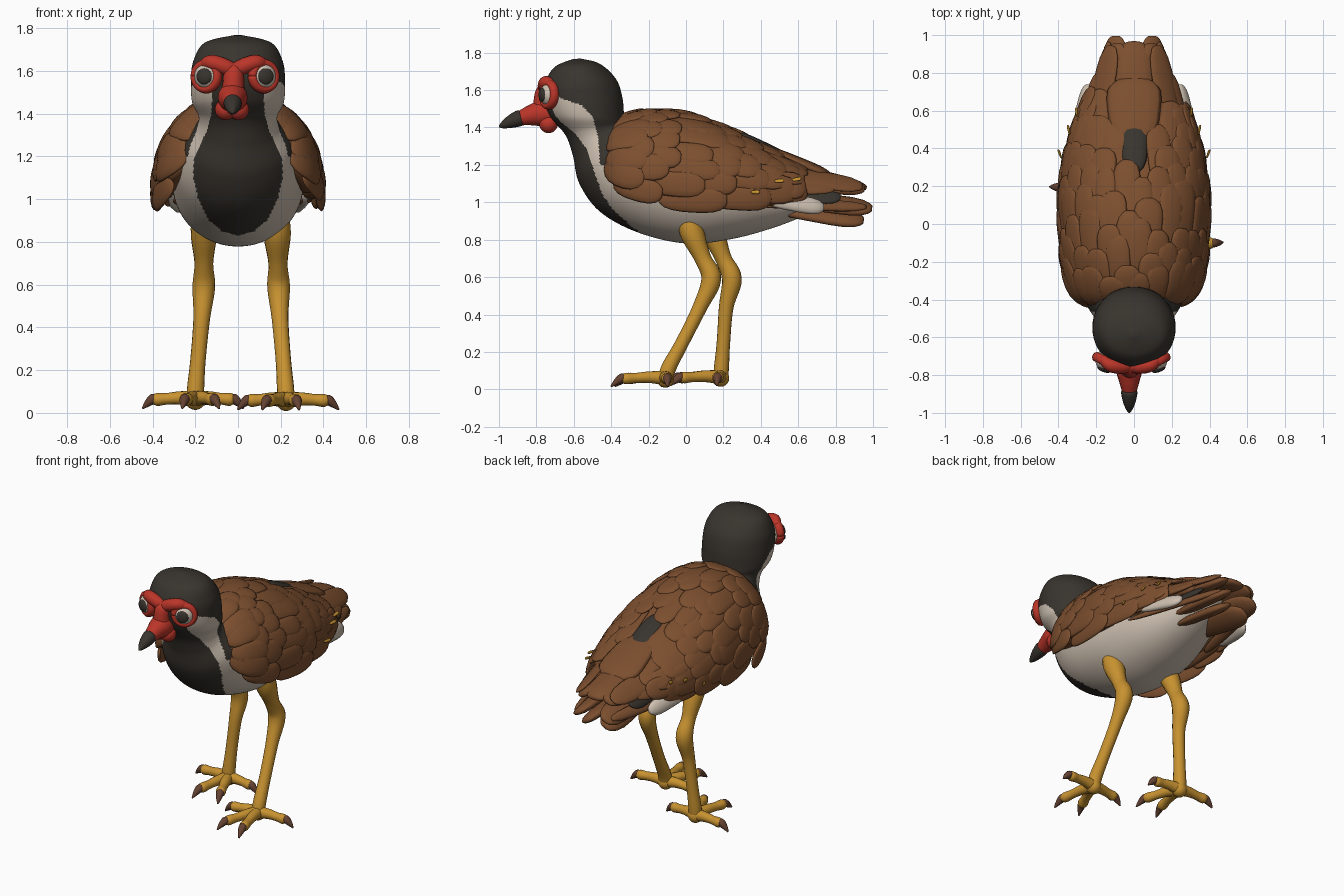
import bpy, bmesh, math, random
from mathutils import Vector

cube = bpy.data.objects.get("Cube")
if cube:
    bpy.data.objects.remove(cube, do_unlink=True)
random.seed(4)


def material(name, colour):
    mat = bpy.data.materials.new(name)
    mat.use_nodes = True
    mat.diffuse_color = (*colour, 1)
    shader = next(n for n in mat.node_tree.nodes if n.type == 'BSDF_PRINCIPLED')
    shader.inputs["Base Color"].default_value = (*colour, 1)
    shader.inputs["Roughness"].default_value = 0.8
    return mat


BROWN = material("feather brown", (0.2, 0.077, 0.028))
BLACK = material("feather black", (0.04, 0.034, 0.027))
WHITE = material("feather cream", (0.62, 0.53, 0.44))
YELLOW = material("leg yellow", (0.58, 0.29, 0.03))
RED = material("mask red", (0.5, 0.036, 0.022))
CLAW = material("claw brown", (0.13, 0.055, 0.032))


def finish(name, bm, mats, rule=None):
    bmesh.ops.recalc_face_normals(bm, faces=bm.faces)
    if rule:
        for face in bm.faces:
            face.material_index = rule(face.calc_center_median())
    mesh = bpy.data.meshes.new(name)
    bm.to_mesh(mesh)
    bm.free()
    for mat in mats:
        mesh.materials.append(mat)
    mesh.shade_smooth()
    obj = bpy.data.objects.new(name, mesh)
    bpy.context.scene.collection.objects.link(obj)


def spline(rows, u):
    """Smooth value of a table at row position u."""
    u = min(max(u, 0), len(rows) - 1)
    i = min(int(u), len(rows) - 2)
    t = u - i
    a, b, c, d = (rows[min(max(i + k, 0), len(rows) - 1)] for k in (-1, 0, 1, 2))
    return [q + t * ((r - p) / 2 + t * (p - 2.5 * q + 2 * r - s / 2 + t * (1.5 * (q - r) + (s - p) / 2)))
            for p, q, r, s in zip(a, b, c, d)]


def blend(rows, z):
    """Straight-line lookup in (key, value) rows, keys rising."""
    for (z0, v0), (z1, v1) in zip(rows, rows[1:]):
        if z <= z1:
            return v0 + (v1 - v0) * max(0, (z - z0) / (z1 - z0))
    return rows[-1][1]


def skin(bm, rings):
    loops = [[bm.verts.new(p) for p in ring] for ring in rings]
    n = len(loops[0])
    for low, high in zip(loops, loops[1:]):
        for k in range(n):
            bm.faces.new((low[k], low[(k + 1) % n], high[(k + 1) % n], high[k]))
    bm.faces.new(loops[0][::-1])
    bm.faces.new(loops[-1])


def oval(centre, a, b, n):
    angles = [math.tau * k / n for k in range(n)]
    return [centre + a * math.cos(t) + b * math.sin(t) for t in angles]


def tube(bm, rows, steps=6, n=16):
    """Rounded tube through (x, y, z, radius) rows."""
    count = (len(rows) - 1) * steps
    pts = [spline(rows, k / steps) for k in range(count + 1)]
    span = Vector(rows[-1][:3]) - Vector(rows[0][:3])
    ref = Vector((0, 0, 0))
    ref[min(range(3), key=lambda k: abs(span[k]))] = 1
    rings = []
    for k, p in enumerate(pts):
        tangent = Vector(pts[min(k + 1, count)][:3]) - Vector(pts[max(k - 1, 0)][:3])
        a = tangent.cross(ref).normalized()
        b = tangent.cross(a).normalized()
        r = max(p[3], 0.002)
        rings.append(oval(Vector(p[:3]), a * r, b * r, n))
    skin(bm, rings)


def feather(bm, path, normal, width, thick=0.02, steps=10):
    rings = []
    for k in range(steps + 1):
        t = 0.01 + 0.98 * (1 - math.cos(math.pi * k / steps)) / 2
        tangent = (path(t + 0.01) - path(t - 0.01)).normalized()
        up = normal(t)
        side = tangent.cross(up).normalized()
        size = math.sqrt(max(0, 1 - (2 * t - 1) ** 4)) * (0.75 + 0.25 * t)
        rings.append(oval(path(t), side * width * size, up * thick * size, 12))
    skin(bm, rings)


def ball(bm, centre, radius, flat=1.0, axis=Vector((0, 0, 1))):
    made = bmesh.ops.create_uvsphere(bm, u_segments=24, v_segments=16, radius=radius)
    turn = axis.to_track_quat('Z', 'Y')
    for v in made["verts"]:
        v.co = turn @ Vector((v.co.x, v.co.y, v.co.z * flat)) + centre


# Head, neck and body in one skin: front y, front z, back y, back z, half width
BODY = [(-.6, 1.767, -.56, 1.768, .02), (-.7, 1.725, -.46, 1.74, .155), (-.755, 1.64, -.375, 1.66, .208),
        (-.765, 1.56, -.34, 1.56, .22), (-.73, 1.46, -.33, 1.45, .215), (-.645, 1.36, -.32, 1.42, .185),
        (-.605, 1.25, -.28, 1.43, .195), (-.57, 1.1, -.2, 1.43, .255), (-.46, .95, -.1, 1.42, .295),
        (-.26, .84, 0, 1.4, .305), (0, .78, .1, 1.36, .305), (.25, .805, .3, 1.28, .27),
        (.5, .875, .5, 1.18, .19), (.7, .96, .72, 1.09, .1), (.79, 1.02, .8, 1.05, .02)]
BIB = [(.83, 0), (.85, .075), (.9, .135), (1, .185), (1.1, .21), (1.2, .205), (1.32, .145), (1.4, .125), (1.56, .115)]
CAP = [(1.2, -.46), (1.35, -.47), (1.46, -.5), (1.52, -.56), (1.56, -.68)]


def plumage(c):
    if c.z > 1.2 and (c.z > 1.57 or c.y > blend(CAP, c.z)):
        return 0
    return 0 if c.y < -0.1 and abs(c.x) < blend(BIB, c.z) else 1


bm = bmesh.new()
rings = []
for k in range(225):
    y0, z0, y1, z1, w = spline(BODY, k / 16)
    rings.append(oval(Vector((0, (y0 + y1) / 2, (z0 + z1) / 2)), Vector((w, 0, 0)),
                      Vector((0, (y1 - y0) / 2, (z1 - z0) / 2)), 160))
skin(bm, rings)
finish("body", bm, [BLACK, WHITE], plumage)

# Folded wings: y, half width, top z, lower edge z
WING = [(-.435, .24, 1.35, 1.2), (-.36, .32, 1.43, 1.1), (-.2, .36, 1.47, 1.05), (0, .375, 1.455, 1.03),
        (.2, .37, 1.385, 1.03), (.4, .335, 1.295, 1.03), (.6, .265, 1.185, 1.045), (.75, .18, 1.12, 1.06)]


def wing(u, a, inset=0.0):
    y, w, top, low = spline(WING, u)
    rise = math.copysign(abs(math.cos(a)) ** 0.85, math.cos(a))
    return Vector(((w - inset) * math.sin(a), y, low + (top - low - inset) * rise))


def wing_normal(u, a):
    across = wing(u, a + 0.02) - wing(u, a - 0.02)
    along = wing(min(u + 0.05, 7), a) - wing(max(u - 0.05, 0), a)
    return across.cross(along).normalized()


def wing_feather(bm, start, length, a, width, thick, lift, drift=0.0):
    def at(t):
        return start + length * t, a * (1 + drift * t)
    feather(bm, lambda t: wing(*at(t)) + wing_normal(*at(t)) * (lift + 0.026 * t),
            lambda t: wing_normal(*at(t)), width, thick)


bm = bmesh.new()
arch = [math.radians(-90 + 6 * k) for k in range(31)]
skin(bm, [[wing(k / 6, a) for a in arch] + [wing(k / 6, a, 0.08) for a in reversed(arch)] for k in range(43)])
finish("wing_shell", bm, [BROWN])

# Overlapping covert feathers in staggered, slightly uneven rows
bm = bmesh.new()
for row in range(8):
    for col in range(6):
        if row > 4 and col < 1:
            continue
        for s in (1, -1):
            start = 0.05 + row * 0.65 + random.uniform(0, 0.3)
            angle = 6 + (col + 0.5 * (row % 2)) * 15.5 + random.uniform(-3, 3)
            length = min(random.uniform(1.4, 1.9), 6.95 - start)
            wing_feather(bm, start, length, s * math.radians(angle), random.uniform(.07, .088), 0.018, 0)
finish("wing_coverts", bm, [BROWN])

# Small golden flecks on the wing
bm = bmesh.new()
for start, degrees in ((4.7, 87), (5.3, 76), (5.75, 72)):
    for s in (1, -1):
        wing_feather(bm, start, 0.2, s * math.radians(degrees), 0.012, 0.008, 0.037)
finish("golden_flecks", bm, [YELLOW])


def straight_feathers(name, rows, mat, thick=0.02):
    """Mirrored feathers: base, tip, half width, outward lean."""
    bm = bmesh.new()
    for x0, y0, z0, x1, y1, z1, w, lean in rows:
        for s in ((1, -1) if x1 else (1,)):
            base, tip = Vector((s * x0, y0, z0)), Vector((s * x1, y1, z1))
            up = Vector((s * lean, 0, 1))
            up -= up.project(tip - base)
            up.normalize()
            feather(bm, lambda t: base.lerp(tip, t), lambda t: up, w, thick)
    finish(name, bm, [mat])


# Flight feathers, tail fan and rump
straight_feathers("flight_feathers", [
    (.36, .0, 1.04, .31, .46, 1.03, .045, 1.6), (.31, .2, 1.1, .19, .8, 1.075, .06, 1),
    (.24, .3, 1.18, .12, .95, 1.085, .08, .8), (.3, .3, 1.0, .13, .97, .975, .04, 1.2)], BROWN)
straight_feathers("tail_feathers", [
    (0, .42, 1.29, 0, .78, 1.135, .16, 0), (0, .5, 1.2, 0, .97, 1.075, .115, 0),
    (.1, .45, 1.13, .09, .96, 1.07, .085, .5), (.09, .45, 1.03, .1, 1.0, .965, .09, .6),
    (.06, .45, .98, .07, .955, .9, .09, .6)], BROWN, 0.035)
straight_feathers("rump_feather", [(0, .27, 1.37, 0, .56, 1.225, .085, 0)], BLACK, 0.03)
straight_feathers("dark_tail_feathers", [(.18, .45, 1.06, .16, .83, 1.03, .07, 1)], BLACK)
straight_feathers("white_wing_patches", [(.32, .41, 1.02, .245, .74, .97, .055, 2)], WHITE, 0.03)

# Bill, red mask and wattles
bm = bmesh.new()
tube(bm, [(-.02, -.7, 1.475, .06), (-.025, -.77, 1.475, .07), (-.025, -.83, 1.465, .055), (-.025, -.9, 1.445, .035)])
tube(bm, [(-.02, -.73, 1.63, .02), (-.02, -.755, 1.595, .045), (-.022, -.765, 1.54, .05), (-.025, -.76, 1.47, .06)])
for s in (1, -1):
    tube(bm, [(-.02, -.75, 1.6, .035), (s * .055 - .02, -.755, 1.625, .038),
              (s * .11 - .02, -.745, 1.64, .035), (s * .15 - .018, -.71, 1.625, .022)])
    ball(bm, Vector((s * .03 - .028, -.735, 1.42)), 0.05)
finish("red_mask", bm, [RED])
bm = bmesh.new()
tube(bm, [(-.025, -.875, 1.455, .03), (-.025, -.89, 1.45, .043), (-.025, -.94, 1.43, .034),
          (-.025, -.98, 1.412, .018), (-.025, -1.0, 1.405, .004)])
finish("bill_tip", bm, [BLACK])

# Eyes with red rims
for side, s in (("left", 1), ("right", -1)):
    look = Vector((s * 0.5, -0.86, 0.03)).normalized()
    centre = Vector((s * 0.128 - 0.014, -0.722, 1.575))
    bm = bmesh.new()
    ball(bm, centre, 0.064, 0.95, look)
    finish(side + "_eye", bm, [WHITE])
    gaze = Vector((s * 0.33, -0.94, 0)).normalized()
    bm = bmesh.new()
    ball(bm, centre + gaze * 0.05, 0.038, 0.4, gaze)
    finish(side + "_pupil", bm, [BLACK])
    a = look.cross(Vector((0, 0, 1))).normalized()
    b = a.cross(look)
    bm = bmesh.new()
    loops = []
    for k in range(33):
        t = math.tau * k / 32
        out = a * math.cos(t) + b * math.sin(t)
        loops.append(oval(centre + look * 0.012 + out * 0.06, out * 0.021, look * 0.026, 10))
    skin(bm, loops)
    finish(side + "_eye_rim", bm, [RED])

# Legs, toes and claws
LEFT = [(.18, .01, .92, .06), (.183, .035, .83, .064), (.187, .09, .7, .045), (.19, .135, .59, .053),
        (.197, .075, .44, .039), (.212, -.02, .25, .036), (.222, -.09, .12, .04), (.225, -.11, .055, .04)]
RIGHT = [(-.16, .1, .92, .06), (-.16, .15, .82, .06), (-.16, .2, .7, .044), (-.16, .245, .59, .053),
         (-.17, .215, .44, .039), (-.187, .2, .25, .036), (-.198, .19, .12, .04), (-.2, .185, .06, .04)]
TOES = [(.242, .012), (.06, -.285), (-.11, -.265), (-.222, -.02)]
for side, s, leg in (("left", 1, LEFT), ("right", -1, RIGHT)):
    x, y, ground = leg[-1][:3]
    bm, claws = bmesh.new(), bmesh.new()
    tube(bm, leg)
    ball(bm, Vector((x, y, ground)), 0.046)
    for dx, dy in TOES:
        def at(f, z, r):
            return (x + s * dx * f, y + dy * f, z + ground - .06, r)
        tube(bm, [at(0, .065, .038), at(.3, .07, .031), at(.55, .066, .027), at(.75, .062, .03), at(.86, .055, .012)])
        tube(claws, [at(.74, .068, .013), at(.81, .066, .024), at(.92, .045, .017), at(1.02, .02, .004)])
    finish(side + "_leg", bm, [YELLOW])
    finish(side + "_claws", claws, [CLAW])
